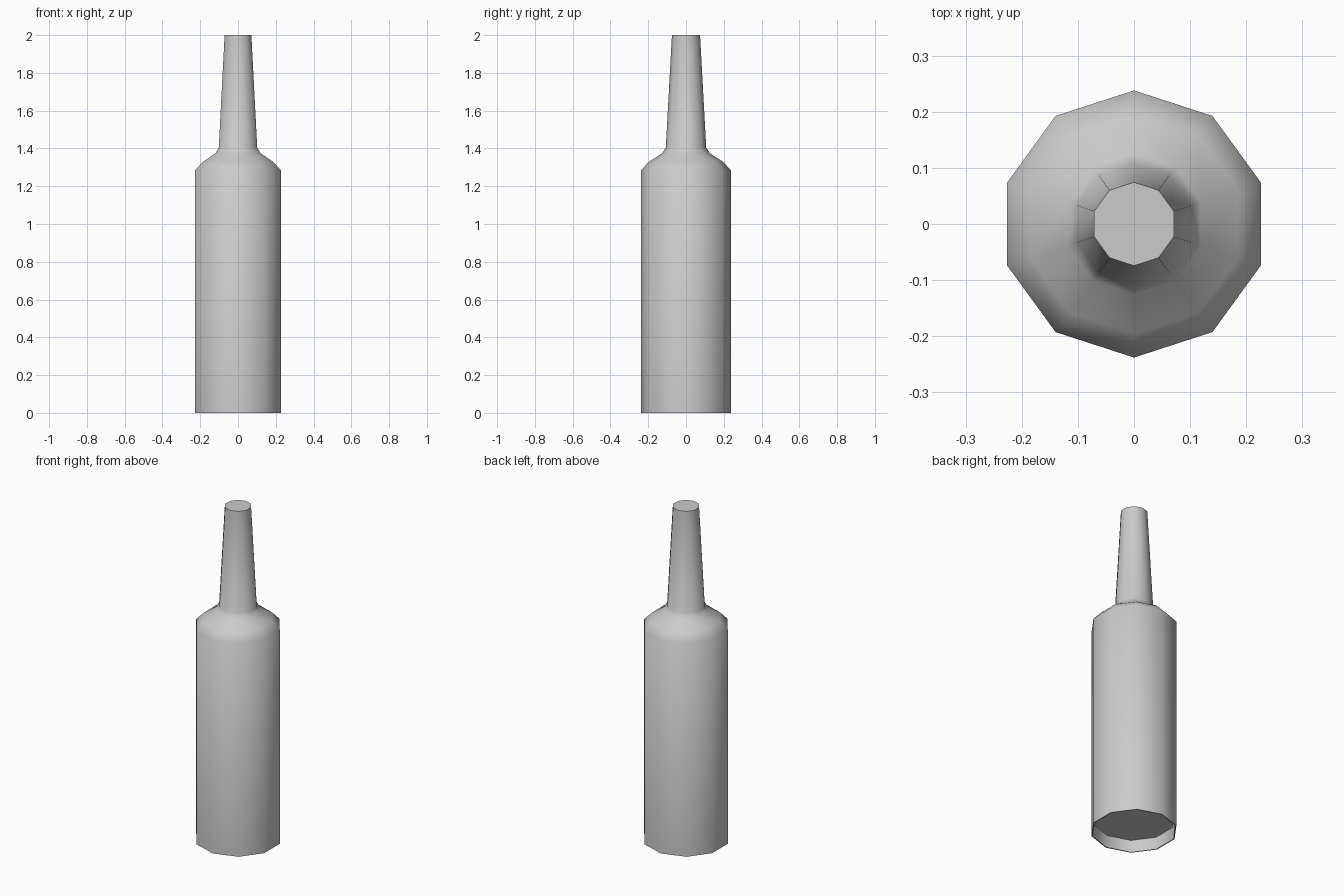
import bpy, bmesh, math

if "Cube" in bpy.data.objects:
    bpy.data.objects.remove(bpy.data.objects["Cube"])

SIDES = 10

# Profile (radius, height): recessed base, straight body, shoulder, tapered neck
PROFILE = [(0.225, 0.07), (0.232, 0.0), (0.238, 0.0), (0.238, 1.285),
           (0.195, 1.33), (0.125, 1.375), (0.107, 1.405), (0.0745, 2.0)]


def ring(bm, r, z):
    return [bm.verts.new((r * math.sin(2 * math.pi * i / SIDES),
                          r * math.cos(2 * math.pi * i / SIDES), z))
            for i in range(SIDES)]


# Bottle: ten-sided lathe with a closed base and a closed mouth
bm = bmesh.new()
rings = [ring(bm, r, z) for r, z in PROFILE]
for low, high in zip(rings, rings[1:]):
    for i in range(SIDES):
        j = (i + 1) % SIDES
        bm.faces.new((low[i], low[j], high[j], high[i]))
bm.faces.new(rings[0])
bm.faces.new(rings[-1])
bmesh.ops.recalc_face_normals(bm, faces=bm.faces[:])

mesh = bpy.data.meshes.new("bottle")
bm.to_mesh(mesh)
bm.free()
bottle = bpy.data.objects.new("bottle", mesh)
bpy.context.collection.objects.link(bottle)

# Smooth facets, crisp base rim and mouth
bpy.context.view_layer.objects.active = bottle
bottle.select_set(True)
bpy.ops.object.shade_smooth_by_angle(angle=math.radians(65))
